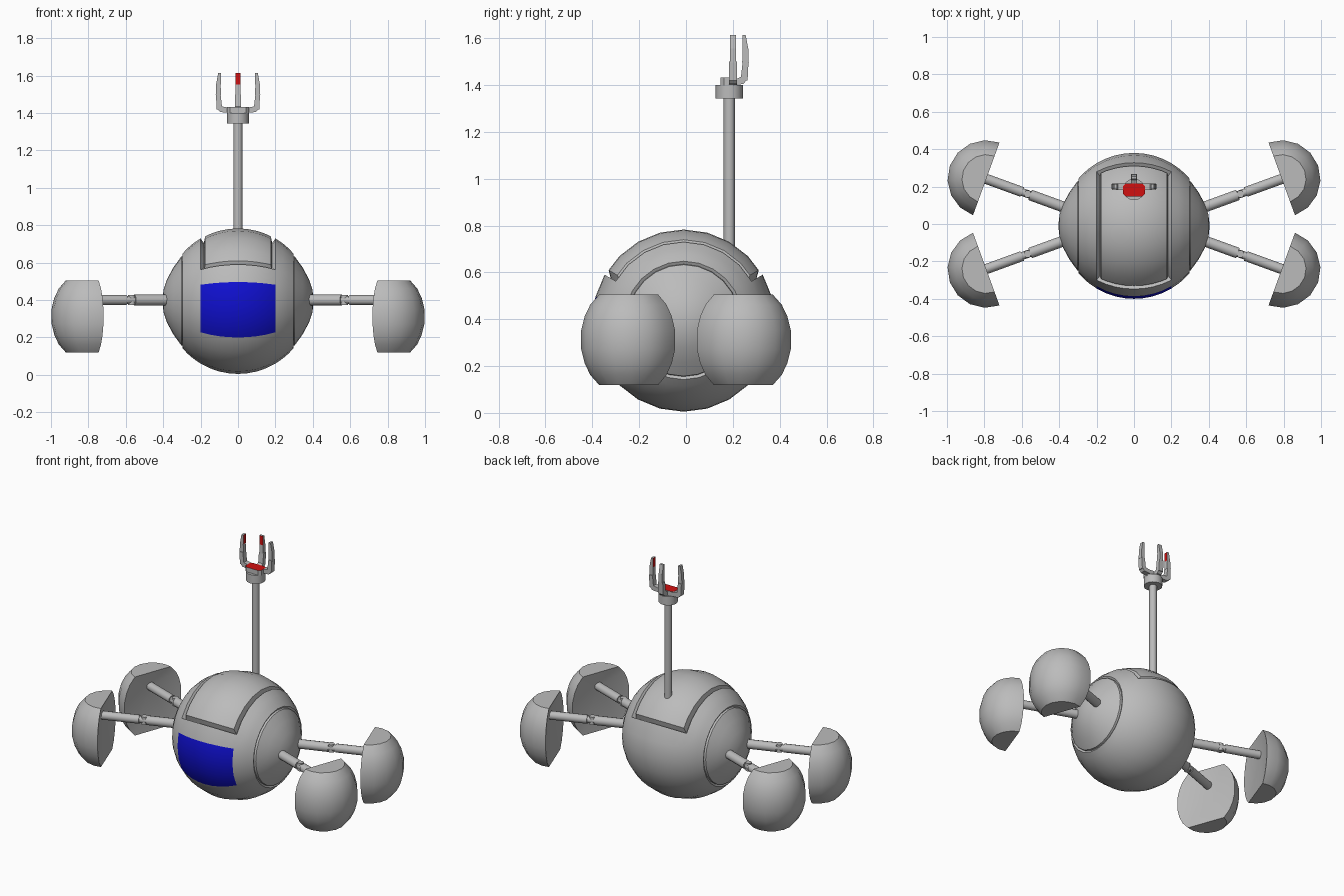
import bpy, bmesh, math
from mathutils import Vector, Matrix

if "Cube" in bpy.data.objects:
    bpy.data.objects.remove(bpy.data.objects["Cube"])


def material(name, color):
    m = bpy.data.materials.new(name)
    m.diffuse_color = (*color, 1)
    m.use_nodes = True
    m.node_tree.nodes["Principled BSDF"].inputs["Base Color"].default_value = m.diffuse_color
    return m


GREY = material("grey", (0.5, 0.5, 0.5))
BLUE = material("blue", (0.005, 0.005, 0.64))
RED = material("red", (0.64, 0.005, 0.005))


def finish(name, bm, mats=(GREY,), angle=35):
    bmesh.ops.recalc_face_normals(bm, faces=bm.faces)
    me = bpy.data.meshes.new(name)
    bm.to_mesh(me)
    bm.free()
    ob = bpy.data.objects.new(name, me)
    bpy.context.collection.objects.link(ob)
    for m in mats:
        me.materials.append(m)
    bpy.ops.object.select_all(action='DESELECT')
    ob.select_set(True)
    bpy.context.view_layer.objects.active = ob
    bpy.ops.object.shade_smooth_by_angle(angle=math.radians(angle))
    return ob


def rod(bm, a, b, r1, r2=None, seg=12):
    """Cylinder or cone between two points."""
    a, b = Vector(a), Vector(b)
    d = b - a
    mat = Matrix.Translation((a + b) / 2) @ d.to_track_quat('Z', 'Y').to_matrix().to_4x4()
    bmesh.ops.create_cone(bm, cap_ends=True, segments=seg, radius1=r1,
                          radius2=r1 if r2 is None else r2, depth=d.length, matrix=mat)


# Body: profile turned about the x axis, with grooved side caps
R, CY, CZ, N = 0.39, -0.01, 0.395, 24
half = [(x, math.sqrt(R * R - x * x)) for x in (0.05, 0.1, 0.15, 0.2, 0.24, 0.27, 0.297)]
half += [(0.29, 0.24), (0.303, 0.238), (0.345, 0.18), (0.38, 0.115), (0.398, 0.06)]
profile = [(-x, r) for x, r in reversed(half)] + [(0, R)] + half
bm = bmesh.new()
rings = []
for x, r in profile:
    rings.append([bm.verts.new((x, CY - r * math.cos(2 * math.pi * i / N),
                                CZ + r * math.sin(2 * math.pi * i / N))) for i in range(N)])
hatch = []
mid = len(profile) // 2
for j in range(len(rings) - 1):
    for i in range(N):
        k = (i + 1) % N
        f = bm.faces.new((rings[j][i], rings[j][k], rings[j + 1][k], rings[j + 1][i]))
        if mid - 4 <= j < mid + 4:
            if i in (22, 23, 0):          # front window
                f.material_index = 1
            elif 2 <= i < 10:             # top hatch
                hatch.append(f)
for ring, x in ((rings[0], -0.405), (rings[-1], 0.405)):
    tip = bm.verts.new((x, CY, CZ))
    for i in range(N):
        bm.faces.new((ring[i], ring[(i + 1) % N], tip))
bmesh.ops.recalc_face_normals(bm, faces=bm.faces)
# Groove around the hatch
bmesh.ops.inset_region(bm, faces=hatch, thickness=0.004, depth=-0.03, use_even_offset=True)
bmesh.ops.inset_region(bm, faces=hatch, thickness=0.022, depth=0.028, use_even_offset=True)
finish("body", bm, (GREY, BLUE))

# Mast and wrist
bm = bmesh.new()
rod(bm, (0, 0.185, 0.68), (0, 0.185, 1.35), 0.024, seg=16)
finish("mast", bm)
bm = bmesh.new()
rod(bm, (0, 0.185, 1.343), (0, 0.185, 1.4), 0.058, seg=16)
finish("wrist", bm)

# Palm with red top
bm = bmesh.new()
bmesh.ops.create_cube(bm, size=1, matrix=Matrix.Translation((0, 0.182, 1.414))
                      @ Matrix.Diagonal((0.116, 0.07, 0.034, 1)))
bmesh.ops.bevel(bm, geom=[e for e in bm.edges if abs(e.verts[0].co.z - e.verts[1].co.z) > 0.01],
                offset=0.015, segments=1, affect='EDGES')
for f in bm.faces:
    f.normal_update()
    if f.normal.z > 0.9:
        f.material_index = 1
finish("palm", bm, (GREY, RED))


def finger(name, yaw, reach):
    """Jointed finger: side profile extruded in width, red pad inside the tip."""
    bm = bmesh.new()
    parts = [
        [(0.03, 1.4), (reach - 0.01, 1.405), (reach + 0.008, 1.425), (reach - 0.02, 1.435), (0.03, 1.425)],
        [(reach - 0.022, 1.42), (reach + 0.008, 1.42), (reach + 0.012, 1.5), (reach - 0.013, 1.5)],
        [(reach - 0.015, 1.497), (reach + 0.013, 1.497), (reach + 0.011, 1.555), (reach - 0.013, 1.555)],
        [(reach - 0.014, 1.553), (reach + 0.011, 1.553), (reach, 1.613), (reach - 0.014, 1.613)]]
    for n, pts in enumerate(parts):
        w = (0.017, 0.017, 0.013, 0.013)[n]
        a = [bm.verts.new((u, -w, z)) for u, z in pts]
        b = [bm.verts.new((u, w, z)) for u, z in pts]
        bm.faces.new(a)
        bm.faces.new(b[::-1])
        for i in range(len(pts)):
            k = (i + 1) % len(pts)
            f = bm.faces.new((a[i], b[i], b[k], a[k]))
            if n == 3 and i == 3:
                f.material_index = 1
    bm.transform(Matrix.Translation((0, 0.2 if reach > 0.09 else 0.185, 0)) @ Matrix.Rotation(yaw, 4, 'Z'))
    finish(name, bm, (GREY, RED))


finger("right_finger", 0, 0.106)
finger("left_finger", math.pi, 0.106)
finger("back_finger", math.pi / 2, 0.07)

# Legs and half-dome feet, built along +x then turned into place
FOOT = [(0.13, -0.193), (0.168, -0.15), (0.192, -0.1), (0.207, -0.04),
        (0.207, 0.04), (0.192, 0.1), (0.168, 0.15), (0.13, 0.193)]
HIP = 0.43      # distance from foot centre back to the body end of the leg
for sx, side in ((1, "right"), (-1, "left")):
    for sy, end in ((1, "back"), (-1, "front")):
        yaw = math.radians(20)
        if sx < 0:
            yaw = math.pi - yaw
        place = Matrix.Translation((sx * 0.79, sy * 0.241, 0)) @ Matrix.Rotation(sy * yaw, 4, 'Z')

        bm = bmesh.new()
        rod(bm, (-HIP - 0.05, 0, 0.4), (-0.25, 0, 0.4), 0.029)
        rod(bm, (-0.25, 0, 0.4), (-0.2, 0, 0.4), 0.021)
        rod(bm, (-0.205, 0, 0.4), (0.03, 0, 0.4), 0.027)
        rod(bm, (-0.235, 0, 0.374), (-0.235, 0, 0.426), 0.02)
        bm.transform(place)
        finish(f"{end}_{side}_leg", bm)

        bm = bmesh.new()
        grid = []
        for r, z in FOOT:
            grid.append([bm.verts.new((r * math.cos(t), r * math.sin(t), 0.312 + z))
                         for t in (math.radians(-90 + 22.5 * i) for i in range(9))])
        for lo, hi in zip(grid, grid[1:]):
            for i in range(8):
                bm.faces.new((lo[i], lo[i + 1], hi[i + 1], hi[i]))
        bm.faces.new(grid[0])
        bm.faces.new(grid[-1])
        # Slightly hollow inner face fanned from the ankle
        bmesh.ops.recalc_face_normals(bm, faces=bm.faces)
        ankle = bm.verts.new((0.03, 0, 0.4))
        for e in [e for e in bm.edges if e.is_boundary]:
            bm.faces.new((e.verts[0], e.verts[1], ankle))
        bm.transform(place)
        finish(f"{end}_{side}_foot", bm)
